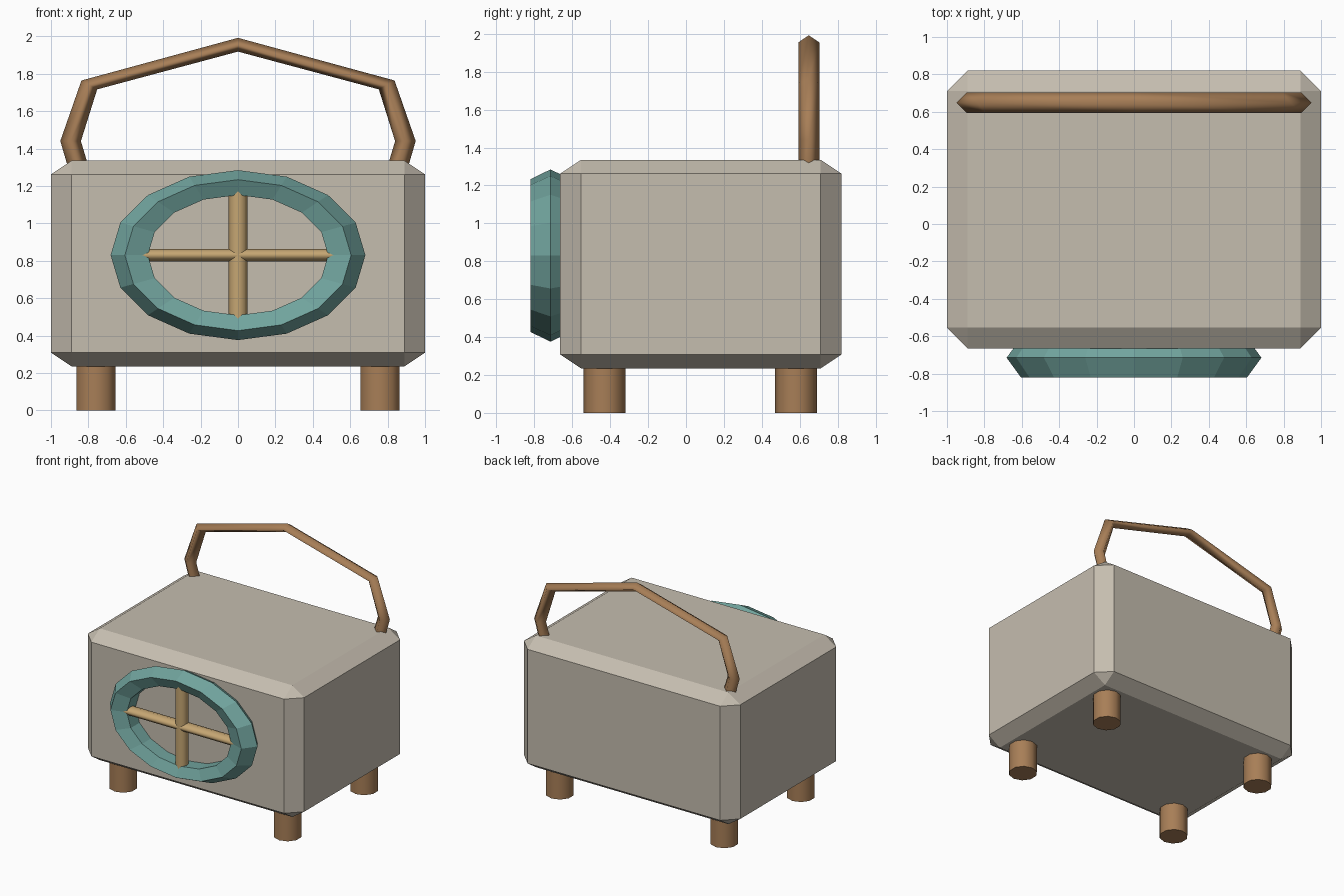
import bpy, bmesh
from math import radians
from mathutils import Vector

SQUASH = 0.667  # vertical squash shared by all rounded parts

cube = bpy.data.objects.get("Cube")
if cube:
    bpy.data.objects.remove(cube, do_unlink=True)


def material(name, rgb):
    mat = bpy.data.materials.new(name)
    mat.use_nodes = True
    mat.diffuse_color = (*rgb, 1)
    mat.node_tree.nodes["Principled BSDF"].inputs["Base Color"].default_value = (*rgb, 1)
    return mat


cream = material("warm_grey", (0.56, 0.51, 0.43))
brown = material("brown_wood", (0.39, 0.21, 0.095))
teal = material("teal", (0.165, 0.37, 0.34))
tan = material("tan_wood", (0.56, 0.38, 0.17))


def finish(name, mat, smooth=False):
    """Name and colour the active object, smoothing its sides if wanted."""
    obj = bpy.context.object
    obj.name = obj.data.name = name
    obj.data.materials.append(mat)
    if smooth:
        bpy.ops.object.shade_smooth_by_angle(angle=radians(60))
    return obj


def rod(name, mat, sides, radius, length, location, rotation=(0, 0, 0), scale=(1, 1, 1)):
    bpy.ops.mesh.primitive_cylinder_add(vertices=sides, radius=radius, depth=length,
                                        location=location, rotation=rotation)
    bpy.context.object.scale = scale
    return finish(name, mat, smooth=True)


# Chamfered body, squashed so the chamfer is shallower in height
bm = bmesh.new()
bmesh.ops.create_cube(bm, size=1)
bmesh.ops.scale(bm, verts=bm.verts, vec=(2, 1.485, 1.1 / SQUASH))
bmesh.ops.bevel(bm, geom=bm.edges[:], offset=0.11, segments=1,
                affect='EDGES', profile=0.5)
mesh = bpy.data.meshes.new("body")
bm.to_mesh(mesh)
bm.free()
body = bpy.data.objects.new("body", mesh)
body.location = (0, 0.078, 0.785)
body.scale.z = SQUASH
body.data.materials.append(cream)
bpy.context.collection.objects.link(body)

# Four legs
for side, x in (("left", 0.76), ("right", -0.76)):
    for end, y in (("front", -0.43), ("back", 0.58)):
        rod(f"{end}_{side}_leg", brown, 10, 0.11, 0.3, (x, y, 0.15))

# Oval window frame
bpy.ops.mesh.primitive_torus_add(major_segments=16, minor_segments=5,
                                 major_radius=0.571, minor_radius=0.11,
                                 location=(0, -0.715, 0.83),
                                 rotation=(radians(90), 0, 0))
bpy.context.object.scale.y = SQUASH
finish("window_frame", teal)

# Crossed window bars
centre = (0, -0.738, 0.83)
rod("upright_bar", tan, 8, 0.051, 1.08, centre, scale=(1, 1, SQUASH))
rod("level_bar", tan, 8, 0.051, 1.08, centre, (0, radians(90), 0), (SQUASH, 1, 1))

# Four-sided handle swept along a symmetric path
half = [(0.83, 1.22), (0.895, 1.44), (0.795, 1.74)]
outline = half + [(0, 1.955)] + [(-x, z) for x, z in reversed(half)]
path = [Vector((x, 0, z / SQUASH)) for x, z in outline]
bm = bmesh.new()
rings = []
for i, p in enumerate(path):
    steps = [(b - a).normalized() for a, b in zip(path, path[1:])][max(i - 1, 0):i + 1]
    along = sum(steps, Vector()).normalized()
    depth = Vector((0, 1, 0))
    across = along.cross(depth)
    rings.append([bm.verts.new(p + 0.055 * d) for d in (depth, across, -depth, -across)])
for a, b in zip(rings, rings[1:]):
    for k in range(4):
        n = (k + 1) % 4
        bm.faces.new((a[k], a[n], b[n], b[k])).smooth = True
bm.faces.new(rings[0])
bm.faces.new(rings[-1])
bmesh.ops.recalc_face_normals(bm, faces=bm.faces)
mesh = bpy.data.meshes.new("handle")
bm.to_mesh(mesh)
bm.free()
handle = bpy.data.objects.new("handle", mesh)
handle.location.y = 0.648
handle.scale.z = SQUASH
handle.data.materials.append(brown)
bpy.context.collection.objects.link(handle)
